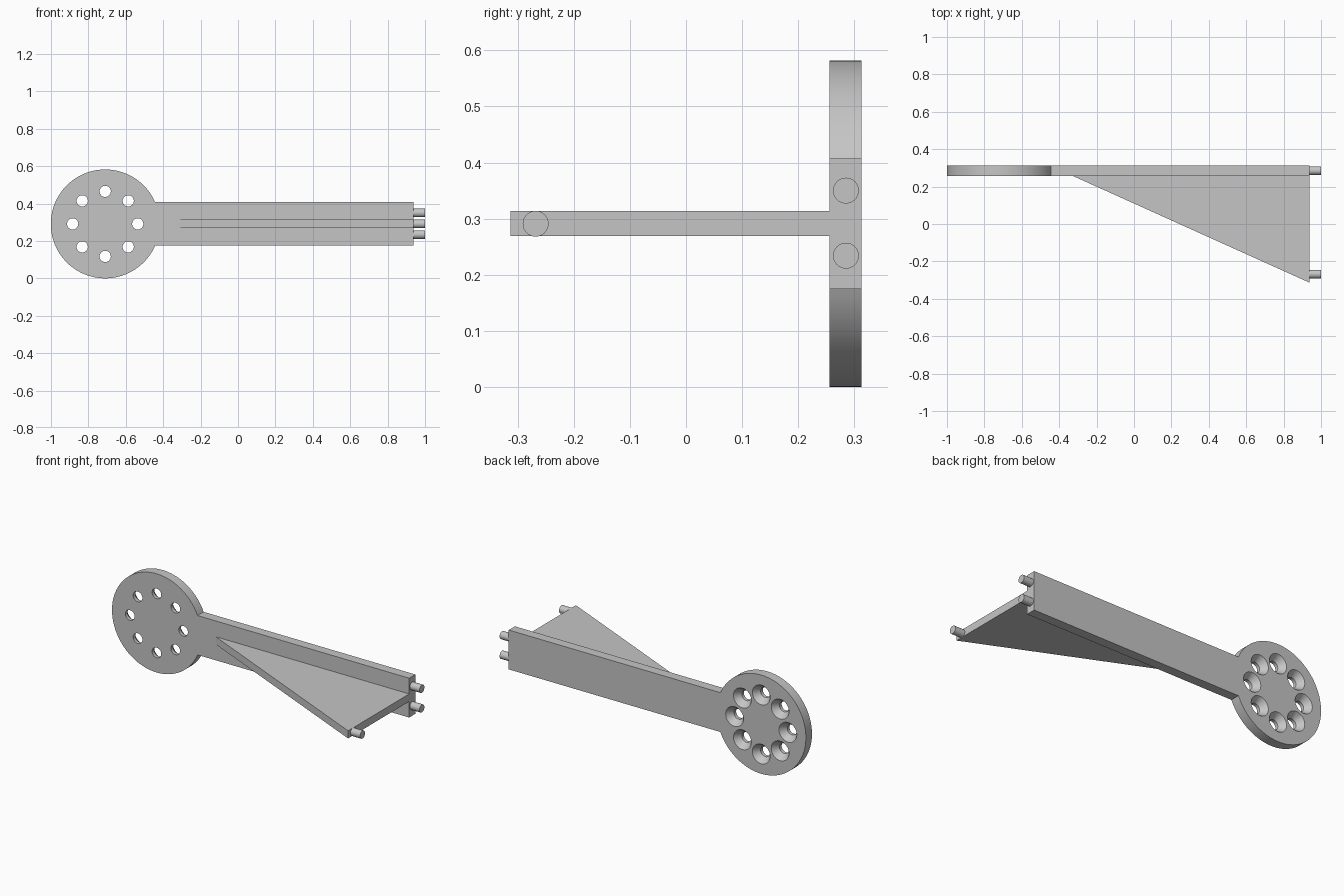
import bpy, bmesh, math
from mathutils import Matrix, Vector

if "Cube" in bpy.data.objects:
    bpy.data.objects.remove(bpy.data.objects["Cube"], do_unlink=True)

grey = bpy.data.materials.new("plain grey")
grey.use_nodes = True
colour = (0.56, 0.56, 0.56, 1)
grey.diffuse_color = colour
grey.node_tree.nodes["Principled BSDF"].inputs["Base Color"].default_value = colour

FRONT, BACK = 0.256, 0.313      # plate thickness in y
CX, CZ, R = -0.71, 0.291, 0.291  # disc centre and radius
HALF = 0.116                     # half height of the arm
END = 0.937                      # outer end of the arm


def finish(bm, name):
    bmesh.ops.recalc_face_normals(bm, faces=bm.faces[:])
    mesh = bpy.data.meshes.new(name)
    bm.to_mesh(mesh)
    bm.free()
    mesh.materials.append(grey)
    obj = bpy.data.objects.new(name, mesh)
    bpy.context.collection.objects.link(obj)
    return obj


def smooth(obj):
    bpy.ops.object.select_all(action='DESELECT')
    obj.select_set(True)
    bpy.context.view_layer.objects.active = obj
    bpy.ops.object.shade_smooth_by_angle(angle=math.radians(30))


def prism(name, points, direction):
    bm = bmesh.new()
    face = bm.faces.new([bm.verts.new(p) for p in points])
    out = bmesh.ops.extrude_face_region(bm, geom=[face])
    moved = [v for v in out["geom"] if isinstance(v, bmesh.types.BMVert)]
    bmesh.ops.translate(bm, verts=moved, vec=direction)
    return finish(bm, name)


# Disc and arm as one keyhole-shaped plate
start = math.asin(HALF / R)
steps = 96
outline = [(END, FRONT, CZ - HALF), (END, FRONT, CZ + HALF)]
for i in range(steps + 1):
    a = start + (2 * math.pi - 2 * start) * i / steps
    outline.append((CX + R * math.cos(a), FRONT, CZ + R * math.sin(a)))
plate = prism("disc_and_arm", outline, Vector((0, BACK - FRONT, 0)))

# Ring of eight holes, countersunk from the back
bm = bmesh.new()
profile = [(0.03, FRONT - 0.02), (0.03, FRONT + 0.02), (0.058, BACK), (0.058, BACK + 0.02)]
sides = 32
for h in range(8):
    b = h * math.pi / 4
    x, z = CX + 0.174 * math.cos(b), CZ + 0.174 * math.sin(b)
    rings = []
    for r, y in profile:
        rings.append([bm.verts.new((x + r * math.cos(t), y, z + r * math.sin(t)))
                      for t in (2 * math.pi * k / sides for k in range(sides))])
    for lo, hi in zip(rings, rings[1:]):
        for k in range(sides):
            n = (k + 1) % sides
            bm.faces.new((lo[k], lo[n], hi[n], hi[k]))
    bm.faces.new(rings[0])
    bm.faces.new(rings[-1])
cutter = finish(bm, "hole_cutter")
cutter.hide_render = True

mod = plate.modifiers.new("holes", 'BOOLEAN')
mod.operation = 'DIFFERENCE'
mod.solver = 'EXACT'
mod.object = cutter
bpy.context.view_layer.objects.active = plate
bpy.ops.object.modifier_apply(modifier=mod.name)
bpy.data.objects.remove(cutter, do_unlink=True)
smooth(plate)

# Triangular rib standing out from the front of the arm
prism("triangular_rib",
      [(-0.325, FRONT, 0.269), (END, FRONT, 0.269), (END, -0.313, 0.269)],
      Vector((0, 0, 0.045)))

# Locating pegs on the end
for name, y, z in (("upper_peg", 0.285, 0.35), ("lower_peg", 0.285, 0.234),
                   ("rib_peg", -0.268, 0.291)):
    bm = bmesh.new()
    bmesh.ops.create_cone(bm, cap_ends=True, segments=32, radius1=0.023,
                          radius2=0.023, depth=1 - END,
                          matrix=Matrix.Translation(((1 + END) / 2, y, z))
                          @ Matrix.Rotation(math.pi / 2, 4, 'Y'))
    smooth(finish(bm, name))
